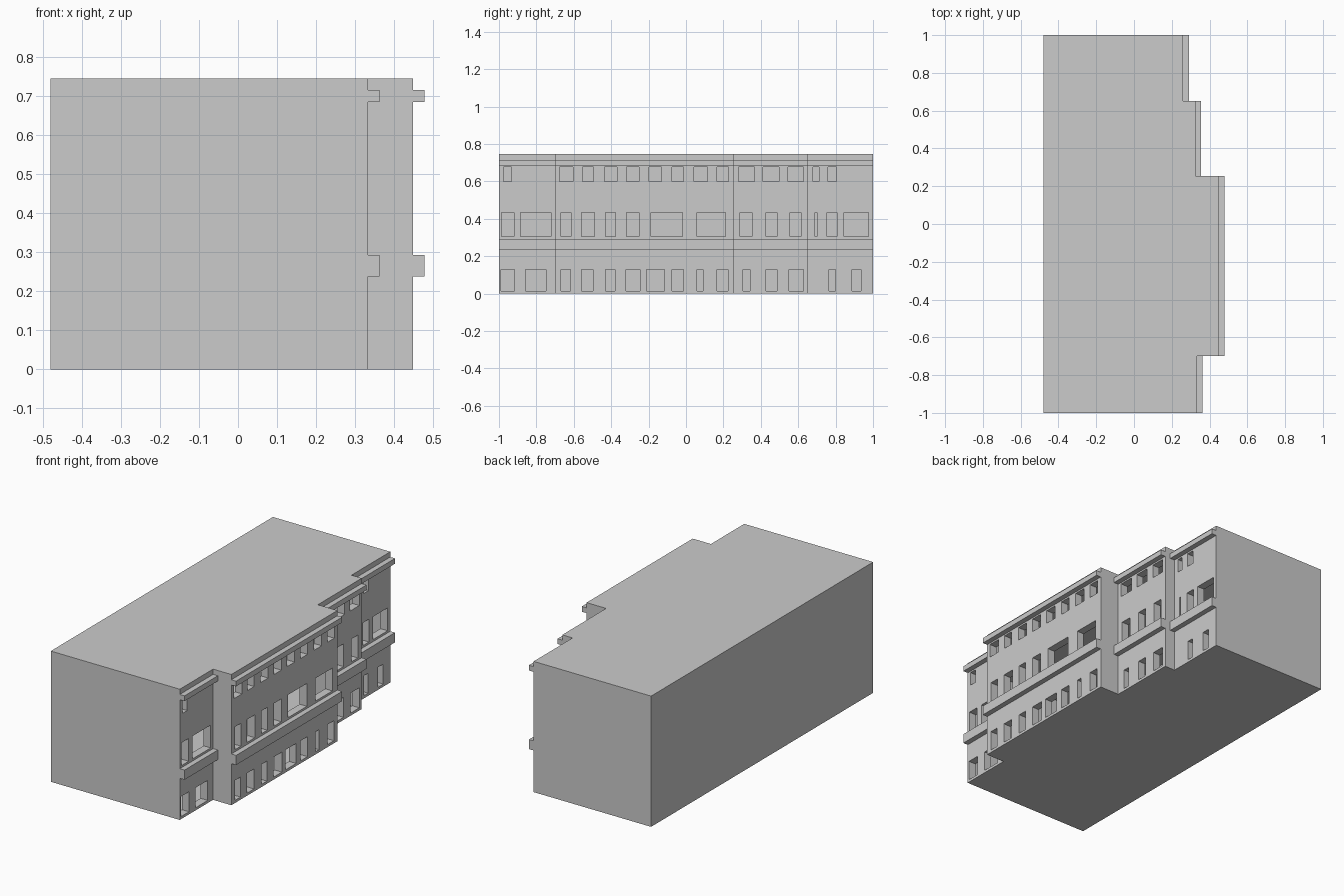
import bpy, bmesh
from mathutils import Vector

if "Cube" in bpy.data.objects:
    bpy.data.objects.remove(bpy.data.objects["Cube"])

H, BACK = 0.745, -0.48
REVEAL, LEDGE = 0.045, 0.03
# facade bays: (y start, y end, wall x)
BAYS = [(-1, -0.70, 0.333), (-0.70, 0.255, 0.448), (0.255, 0.65, 0.325), (0.65, 1, 0.26)]
# window rows: (z bottom, z top, [(y start, y end), ...])
ROWS = [
    (0.015, 0.129, [(-.989, -.917), (-.858, -.748), (-.668, -.617), (-.558, -.496), (-.43, -.379),
                    (-.32, -.245), (-.21, -.116), (-.076, -.014), (.058, .09), (.165, .224),
                    (.304, .342), (.427, .486), (.55, .628), (.765, .80), (.888, .936)]),
    (0.304, 0.434, [(-.986, -.92), (-.885, -.721), (-.668, -.614), (-.558, -.488), (-.43, -.376),
                    (-.317, -.25), (-.188, -.02), (.058, .21), (.288, .352), (.427, .486),
                    (.556, .615), (.69, .70), (.754, .808), (.845, .976)]),
    (0.598, 0.676, [(-.976, -.933), (-.676, -.604), (-.553, -.494), (-.437, -.368), (-.317, -.25),
                    (-.199, -.13), (-.076, -.014), (.044, .114), (.165, .227), (.28, .366),
                    (.411, .497), (.545, .628), (.679, .711), (.759, .805)]),
]


def finish(bm, name):
    me = bpy.data.meshes.new(name)
    bm.to_mesh(me)
    bm.free()
    ob = bpy.data.objects.new(name, me)
    bpy.context.collection.objects.link(ob)
    return ob


def box(name, x0, x1, y0, y1, z0, z1):
    bm = bmesh.new()
    bmesh.ops.create_cube(bm, size=1)
    bmesh.ops.scale(bm, vec=(x1 - x0, y1 - y0, z1 - z0), verts=bm.verts)
    bmesh.ops.translate(bm, vec=((x0 + x1) / 2, (y0 + y1) / 2, (z0 + z1) / 2), verts=bm.verts)
    return finish(bm, name)


def loop(bm, x, y0, y1, z0, z1):
    vs = [bm.verts.new((x, y, z)) for y, z in ((y0, z0), (y1, z0), (y1, z1), (y0, z1))]
    return [bm.edges.new((vs[i], vs[(i + 1) % 4])) for i in range(4)]


# hollow building shell: floor, roof, back, ends and step returns
outline = [(BACK, 1), (BACK, -1)]
for y0, y1, x in BAYS:
    outline += [(x, y0), (x, y1)]
bm = bmesh.new()
low = [bm.verts.new((x, y, 0)) for x, y in outline]
top = [bm.verts.new((x, y, H)) for x, y in outline]
bm.faces.new(low[::-1])
bm.faces.new(top)
n = len(outline)
for i in range(n):
    j = (i + 1) % n
    if i >= 2 and i % 2 == 0:      # open side, filled by a facade panel
        continue
    bm.faces.new((low[i], low[j], top[j], top[i]))
finish(bm, "building_shell")

for k, (y0, y1, x) in enumerate(BAYS, 1):
    # facade panel with window openings
    bm = bmesh.new()
    edges = loop(bm, x, y0, y1, 0, H)
    for z0, z1, spans in ROWS:
        for a, b in spans:
            if y0 < a and b < y1:
                edges += loop(bm, x, a, b, z0, z1)
    bmesh.ops.triangle_fill(bm, edges=edges, use_beauty=True, normal=Vector((1, 0, 0)))
    bm.normal_update()
    bmesh.ops.reverse_faces(bm, faces=[f for f in bm.faces if f.normal.x < 0])
    panel = finish(bm, f"facade_panel_{k}")
    # wall thickness forms the window reveals
    mod = panel.modifiers.new("wall_thickness", 'SOLIDIFY')
    mod.thickness = REVEAL
    mod.offset = -1
    # ledges above the ground floor and under the roof
    box(f"floor_ledge_{k}", x, x + LEDGE, y0, y1, 0.237, 0.292)
    box(f"cornice_{k}", x, x + LEDGE, y0, y1, 0.685, 0.715)
